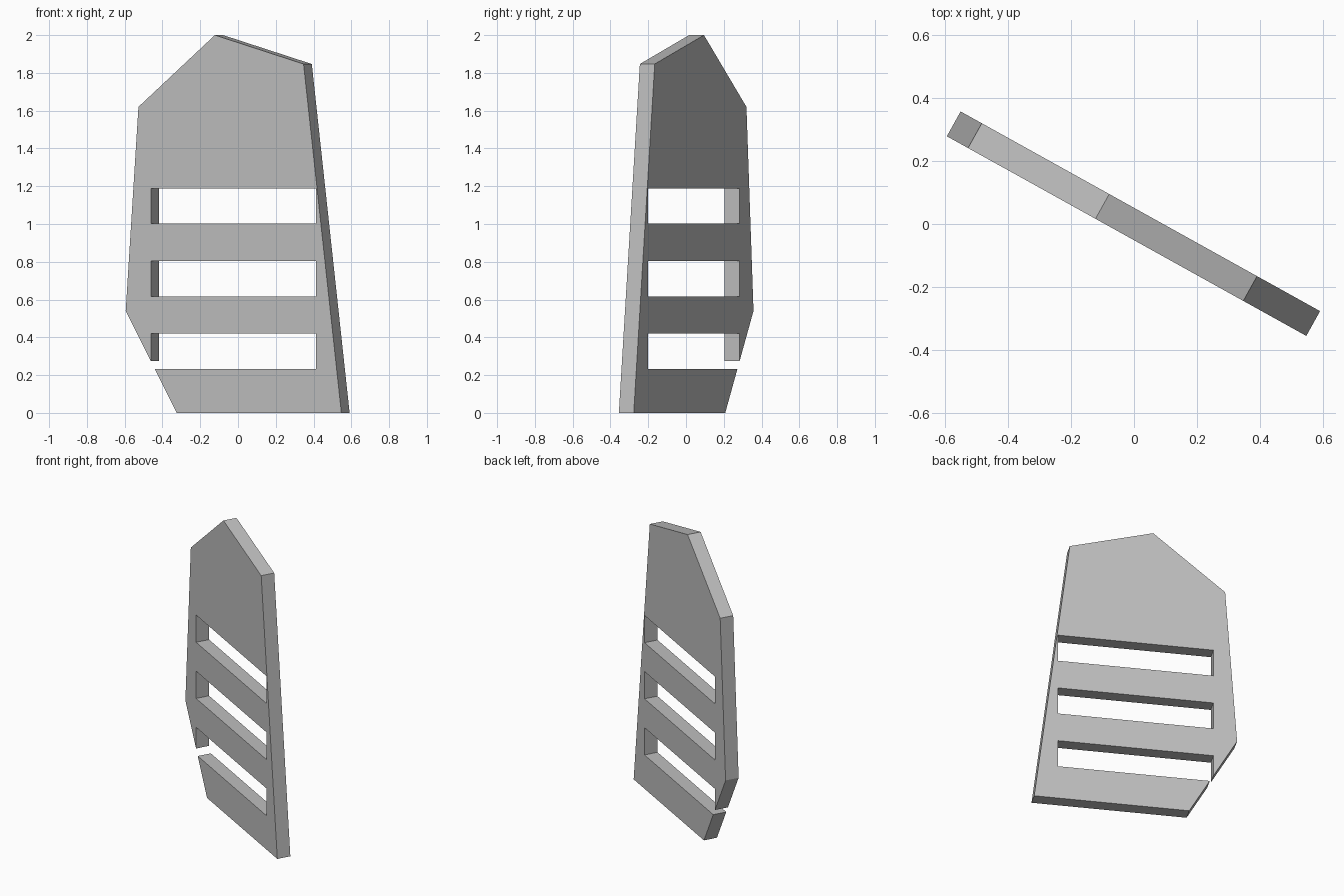
import bpy
import bmesh
import math

THICKNESS = 0.09
YAW = math.radians(-29.05)

cube = bpy.data.objects.get("Cube")
if cube:
    bpy.data.objects.remove(cube, do_unlink=True)

grey = bpy.data.materials.new("plain grey")
grey.use_nodes = True
colour = (0.52, 0.52, 0.52, 1)
grey.diffuse_color = colour
grey.node_tree.nodes["Principled BSDF"].inputs["Base Color"].default_value = colour


def slab(name, outline, depth):
    """Extrude an upright outline to a slab centred on its own plane."""
    bm = bmesh.new()
    face = bm.faces.new([bm.verts.new((x, -depth / 2, z)) for x, z in outline])
    new = bmesh.ops.extrude_face_region(bm, geom=[face])["geom"]
    verts = [g for g in new if isinstance(g, bmesh.types.BMVert)]
    bmesh.ops.translate(bm, verts=verts, vec=(0, depth, 0))
    bmesh.ops.recalc_face_normals(bm, faces=bm.faces)
    mesh = bpy.data.meshes.new(name)
    bm.to_mesh(mesh)
    bm.free()
    mesh.materials.append(grey)
    obj = bpy.data.objects.new(name, mesh)
    bpy.context.collection.objects.link(obj)
    obj.rotation_euler.z = YAW
    return obj


# Angular upright plate
plate = slab("slotted_plate", [
    (-0.347, 0), (0.651, 0), (0.422, 1.847), (-0.115, 2),
    (-0.578, 1.62), (-0.655, 0.54)], THICKNESS)

# Three horizontal slots, the lowest one breaking through the slanted edge
for i in range(3):
    low = 0.232 + i * 0.385
    high = low + 0.187
    cutter = slab(f"slot_cutter_{i + 1}", [
        (-0.503, low), (0.497, low), (0.497, high), (-0.503, high)], THICKNESS * 3)
    cutter.hide_render = True
    cutter.hide_viewport = True
    cut = plate.modifiers.new(f"slot_{i + 1}", "BOOLEAN")
    cut.operation = "DIFFERENCE"
    cut.solver = "EXACT"
    cut.object = cutter
